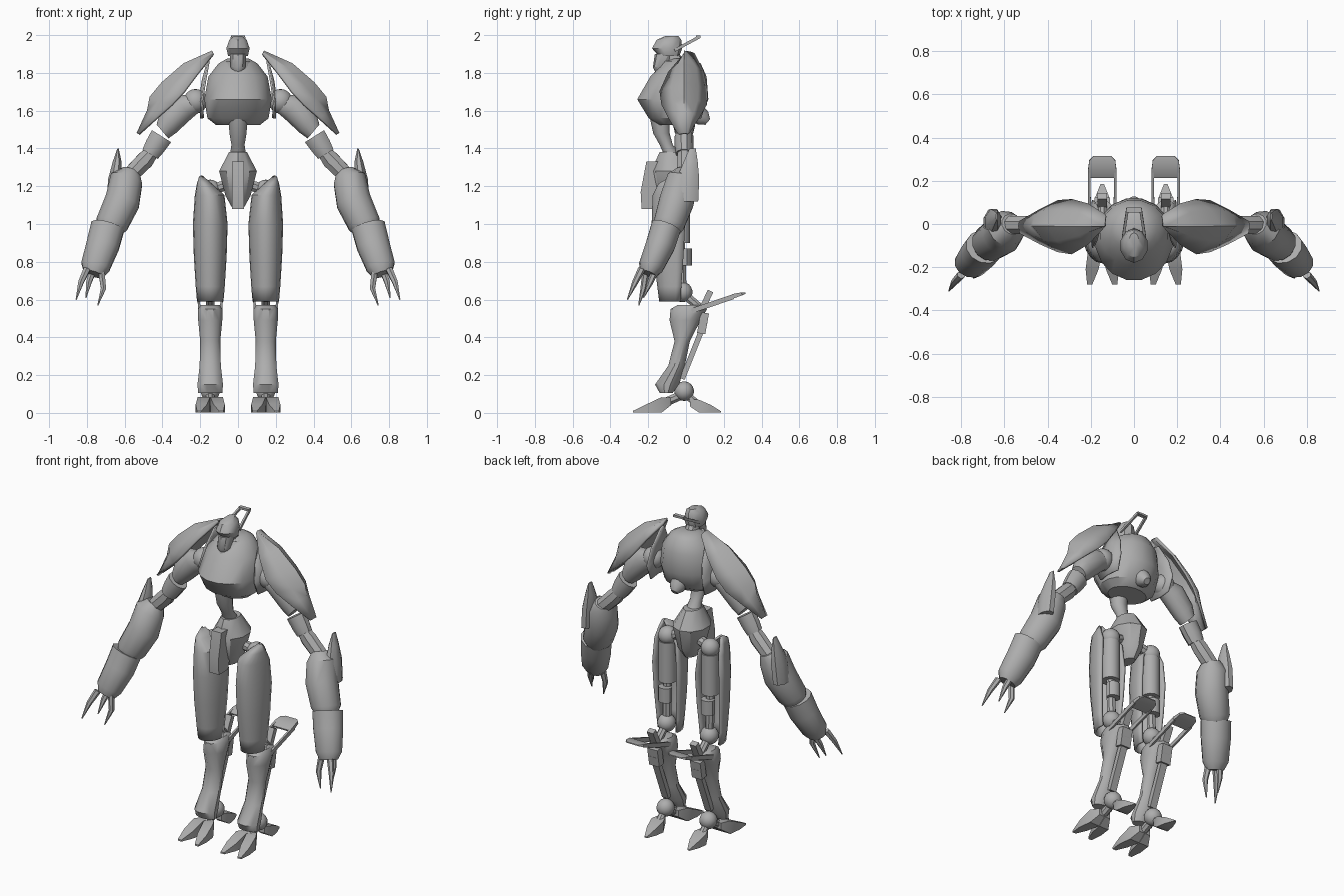
import bpy, bmesh, math
from mathutils import Vector

grey = bpy.data.materials.new("plain grey")
grey.diffuse_color = (0.42, 0.42, 0.42, 1)


def finish(name, bm, mirror=False, thick=0.0, angle=35):
    """Turn a bmesh into a grey object, smooth with sharp edges kept."""
    bmesh.ops.recalc_face_normals(bm, faces=bm.faces)
    me = bpy.data.meshes.new(name)
    bm.to_mesh(me)
    bm.free()
    me.materials.append(grey)
    me.shade_smooth()
    me.set_sharp_from_angle(angle=math.radians(angle))
    ob = bpy.data.objects.new(name, me)
    bpy.context.collection.objects.link(ob)
    if thick:
        s = ob.modifiers.new("thickness", 'SOLIDIFY')
        s.thickness = thick
        s.offset = 0
    if mirror:
        m = ob.modifiers.new("mirror", 'MIRROR')
        m.use_mirror_merge = False
    return ob


def loft(name, rings, n=12, mirror=False, axis=None, arc=None, thick=0.0):
    """Skin rings (x, y, z, half width, half depth); arc leaves the side open."""
    w = Vector(axis) if axis else Vector(rings[-1][:3]) - Vector(rings[0][:3])
    w.normalize()
    u = Vector((1, 0, 0)) if abs(w.x) < 0.95 else Vector((0, 1, 0))
    u = (u - w * u.dot(w)).normalized()
    v = w.cross(u)
    k = math.sqrt(2) if n == 4 else 1.0
    if arc:
        angs = [math.radians(arc[0] + (arc[1] - arc[0]) * i / n) for i in range(n + 1)]
    else:
        angs = [2 * math.pi * (i + 0.5) / n for i in range(n)]
    bm = bmesh.new()
    rows = []
    for x, y, z, a, b in rings:
        rows.append([bm.verts.new(Vector((x, y, z)) + u * a * k * math.cos(t)
                                  + v * b * k * math.sin(t)) for t in angs])
    m = len(angs)
    for r, s in zip(rows, rows[1:]):
        for i in range(m - 1 if arc else m):
            j = (i + 1) % m
            bm.faces.new((r[i], r[j], s[j], s[i]))
    if not arc:
        bm.faces.new(rows[0])
        bm.faces.new(rows[-1])
    return finish(name, bm, mirror, thick)


def bar(name, p, q, w, h=None, n=4, mirror=True):
    h = h or w
    return loft(name, [(*p, w, h), (*q, w, h)], n, mirror)


def ball(name, p, r, mirror=True):
    bm = bmesh.new()
    bmesh.ops.create_uvsphere(bm, u_segments=14, v_segments=9, radius=r)
    bmesh.ops.translate(bm, verts=bm.verts, vec=p)
    return finish(name, bm, mirror)


def sheet(name, rows, thick):
    """Skin rows of points into a thin mirrored plate."""
    bm = bmesh.new()
    vs = [[bm.verts.new(p) for p in r] for r in rows]
    for r, s in zip(vs, vs[1:]):
        for i in range(len(r) - 1):
            bm.faces.new((r[i], r[i + 1], s[i + 1], s[i]))
    return finish(name, bm, True, thick, 50)


UP = (0, 0, 1)

# Head: face, helmet, neck and swept-back crest loop
loft("face", [(0, -.135, 1.80, .022, .025), (0, -.135, 1.83, .042, .04),
              (0, -.11, 1.90, .045, .055)], 10, axis=UP)
loft("helmet", [(0, -.09, 1.89, .055, .055), (0, -.1, 1.93, .065, .08),
                (0, -.09, 1.975, .048, .065), (0, -.075, 1.995, .022, .035)], 10, axis=UP)
loft("neck", [(0, -.04, 1.82, .045, .045), (0, -.09, 1.92, .035, .04)], 10)
bar("crest_side", (.05, -.06, 1.92), (.03, .07, 1.99), .006, .008)
bar("crest_end", (-.034, .065, 1.992), (.034, .065, 1.992), .012, .006, mirror=False)

# Torso
loft("chest", [(0, -.06, 1.525, .12, .09), (0, -.06, 1.56, .165, .14),
               (0, -.07, 1.66, .182, .192), (0, -.04, 1.78, .16, .152),
               (0, -.02, 1.85, .105, .10), (0, -.02, 1.875, .06, .06)], 16, axis=UP)
loft("collar", [(0, -.08, 1.77, .085, .10), (0, -.05, 1.86, .06, .07)], 12,
     axis=UP, arc=(180, 360), thick=.015)
loft("back_boss", [(0, .02, 1.62, .06, .06), (0, .09, 1.56, .045, .045),
                   (0, .115, 1.54, .02, .02)], 12)
loft("belly", [(0, -.07, 1.36, .045, .045), (0, -.105, 1.42, .036, .036),
               (0, -.13, 1.48, .047, .045), (0, -.14, 1.57, .052, .055)], 12, axis=UP)
loft("pelvis", [(0, -.06, 1.09, .035, .06), (0, -.06, 1.15, .07, .10),
                (0, -.06, 1.28, .105, .125), (0, -.07, 1.38, .05, .07)], 10, axis=UP)
loft("front_plate", [(0, -.19, 1.08, .033, .045), (0, -.18, 1.17, .033, .06),
                     (0, -.16, 1.33, .033, .05)], 4, axis=UP)

# Side fins between chest and shoulders
sheet("chest_fin", [[(.155, -.01, 1.86), (.157, .0, 1.87), (.155, .03, 1.86)],
                    [(.175, -.08, 1.75), (.187, .0, 1.76), (.175, .09, 1.75)],
                    [(.19, -.11, 1.65), (.203, .0, 1.65), (.19, .11, 1.65)],
                    [(.185, -.07, 1.56), (.195, .0, 1.56), (.185, .08, 1.56)]], .01)

# Leaf-shaped shoulder shields with a raised ridge: ridge x/z, edge x/z, edge y range
shield = [(.135, 1.912, .13, 1.90, -.005, .04), (.285, 1.845, .21, 1.80, -.09, .09),
          (.40, 1.745, .285, 1.70, -.135, .11), (.462, 1.67, .35, 1.63, -.125, .105),
          (.475, 1.60, .43, 1.56, -.09, .065), (.53, 1.48, .525, 1.475, -.04, .01)]
sheet("shoulder_shield", [[(ex, f, ez), (ex * .4 + rx * .6, f * .55, ez * .4 + rz * .6),
                           (rx, -.01, rz),
                           (ex * .4 + rx * .6, b * .55, ez * .4 + rz * .6), (ex, b, ez)]
                          for rx, rz, ex, ez, f, b in shield], .014)

# Arms
ball("shoulder_ball", (.225, -.01, 1.65), .065)
loft("upper_arm", [(.21, -.01, 1.65, .05, .05), (.29, -.01, 1.62, .078, .065),
                   (.37, -.01, 1.535, .07, .06), (.40, -.01, 1.49, .05, .05)], 12, True)
loft("elbow_cuff", [(.405, -.01, 1.465, .063, .05), (.44, -.01, 1.41, .058, .05),
                    (.465, -.01, 1.37, .05, .045)], 10, True)
loft("elbow_link", [(.44, -.01, 1.40, .035, .035), (.49, -.005, 1.34, .05, .045),
                    (.59, -.005, 1.24, .045, .045)], 8, True)
loft("forearm", [(.565, 0, 1.28, .05, .05), (.59, -.02, 1.235, .09, .085),
                 (.612, -.05, 1.12, .095, .095), (.668, -.09, 1.0, .088, .085),
                 (.68, -.10, .97, .07, .07)], 12, True)
loft("forearm_fin", [(.66, -.0, 1.12, .04, .07), (.65, .01, 1.24, .04, .065),
                     (.64, .025, 1.33, .025, .04), (.635, .035, 1.40, .004, .018)],
     8, True, axis=UP)
loft("wrist", [(.67, -.09, 1.0, .05, .05), (.70, -.11, .94, .05, .05)], 10, True)
loft("hand", [(.69, -.105, .985, .092, .082), (.715, -.135, .89, .09, .08),
              (.755, -.185, .775, .079, .068), (.765, -.2, .735, .055, .045)], 12, True)
for pts in ([(.80, -.235, .76), (.832, -.27, .69), (.857, -.31, .60)],
            [(.765, -.16, .76), (.79, -.19, .69), (.805, -.225, .61)],
            [(.725, -.21, .76), (.712, -.225, .66), (.742, -.25, .57)]):
    loft("finger", [(*p, r, r) for p, r in zip(pts, (.02, .016, .003))], 6, True)

# Thighs: inner joints behind an open front shell
X = .147
bar("hip_link", (.05, -.04, 1.21), (X, -.03, 1.18), .03, n=8)
ball("hip_ball", (X, -.03, 1.18), .055)
bar("thigh_core", (X, -.03, .90), (X, -.03, 1.15), .052, n=12)
bar("thigh_rod", (X, -.02, .62), (X, -.03, .92), .026, n=8)
bar("thigh_collar", (X, -.005, .78), (X, -.005, .87), .042, .036, n=10)
loft("thigh_shell", [(.147, -.05, .59, .063, .085), (.147, -.05, .67, .07, .095),
                     (.147, -.045, .83, .08, .12), (.147, -.04, 1.0, .085, .135),
                     (.15, -.045, 1.15, .072, .125), (.178, -.06, 1.21, .033, .08),
                     (.195, -.06, 1.25, .004, .01)], 12, True, axis=UP,
     arc=(165, 375), thick=.014)
ball("knee_ball", (X, -.02, .64), .054)
bar("knee_strut", (X, .0, .62), (X, .08, .55), .024, n=8)

# Shins, with rear rod, spike and looped heel guard
loft("shin", [(.147, -.105, .105, .066, .035), (.147, -.10, .15, .07, .066),
              (.147, -.05, .25, .058, .045), (.147, -.02, .38, .055, .042),
              (.147, -.005, .49, .066, .085), (.147, .015, .55, .066, .10),
              (.147, .01, .572, .052, .055)], 12, True, axis=UP)
bar("shin_rod", (X, -.02, .18), (X, .10, .48), .022, .014)
bar("shin_spur", (X, .08, .42), (X, .10, .53), .035, .022)
bar("calf_pin", (X, .08, .54), (X, .13, .645), .022, .016)
for side in (-1, 1):
    bar("guard_bar", (X + side * .058, .03, .54), (X + side * .061, .25, .615), .006, .013)
loft("guard_end", [(X, .215, .605, .064, .005), (X, .25, .618, .066, .012),
                   (X, .295, .63, .06, .008), (X, .315, .634, .04, .003)], 4, True)

# Feet: ankle, two splayed toes and a heel
ball("ankle_ball", (X, -.01, .115), .052)
bar("ankle_link", (X, -.10, .06), (X, -.01, .10), .025, n=8)
bar("heel_link", (X, .0, .10), (X, .06, .045), .022, n=8)
for side in (-1, 1):
    loft("toe", [(X + side * .02, -.08, .06, .018, .02),
                 (X + side * .034, -.13, .042, .033, .041),
                 (X + side * .047, -.21, .023, .030, .022),
                 (X + side * .058, -.28, .006, .012, .005)], 4, True, axis=(0, -1, 0))
loft("heel", [(X, .02, .055, .02, .02), (X, .07, .035, .04, .034),
              (X, .13, .022, .03, .021), (X, .185, .005, .008, .004)], 4, True, axis=(0, 1, 0))
